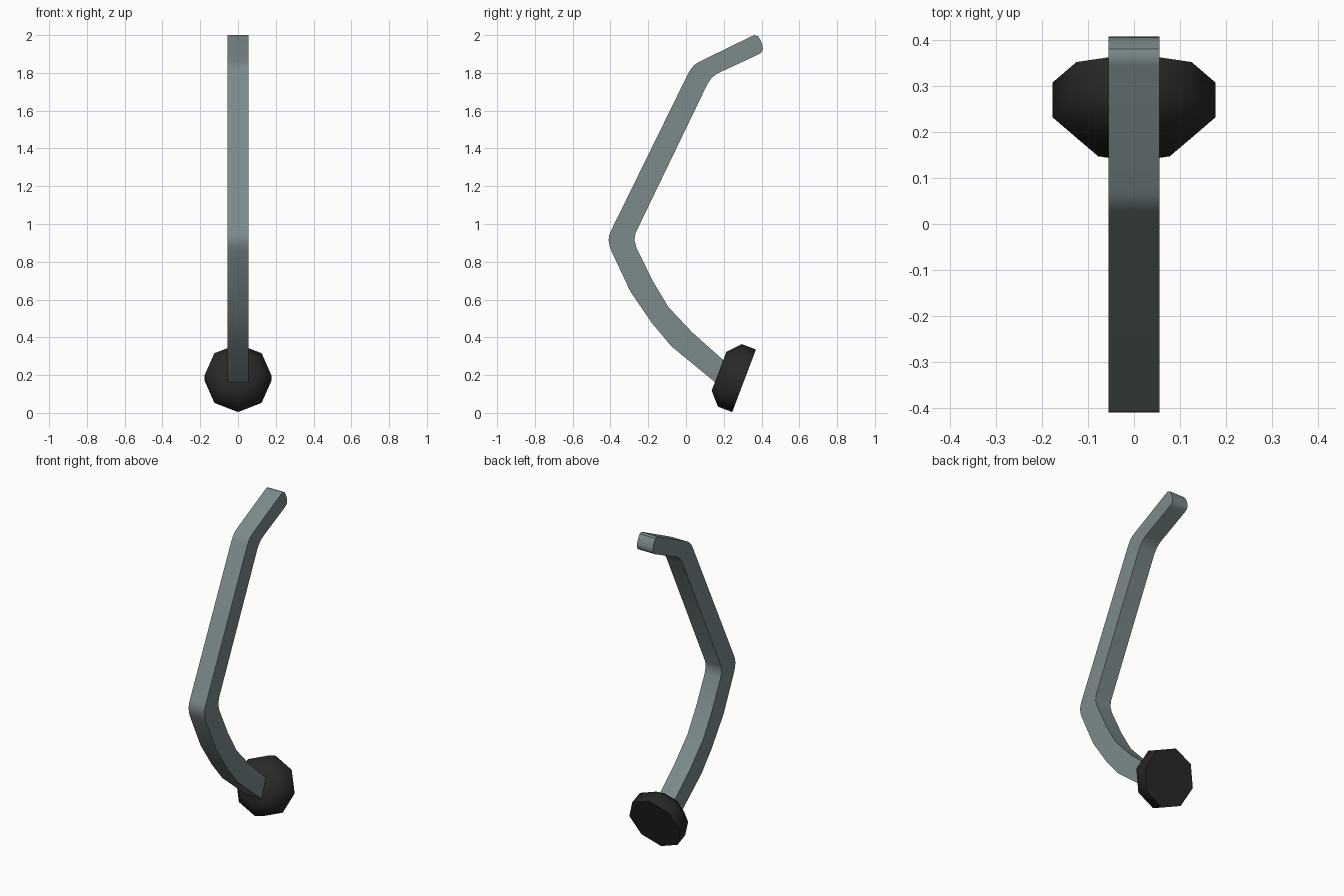
import bpy, bmesh, math
from mathutils import Vector

if "Cube" in bpy.data.objects:
    bpy.data.objects.remove(bpy.data.objects["Cube"])


def material(name, rgb):
    m = bpy.data.materials.new(name)
    m.diffuse_color = (*rgb, 1)
    m.use_nodes = True
    m.node_tree.nodes["Principled BSDF"].inputs["Base Color"].default_value = m.diffuse_color
    return m


def finish(bm, name, mat, angle):
    bmesh.ops.recalc_face_normals(bm, faces=bm.faces)
    me = bpy.data.meshes.new(name)
    bm.to_mesh(me)
    bm.free()
    me.materials.append(mat)
    ob = bpy.data.objects.new(name, me)
    bpy.context.collection.objects.link(ob)
    bpy.ops.object.select_all(action='DESELECT')
    ob.select_set(True)
    bpy.context.view_layer.objects.active = ob
    bpy.ops.object.shade_smooth_by_angle(angle=math.radians(angle))
    return ob


steel = material("grey_steel", (0.20, 0.255, 0.26))
rubber = material("black_rubber", (0.022, 0.022, 0.022))

# Bent flat bar: side profile (y, z) extruded across x
profile = [
    (0.175, 0.145), (-0.077, 0.352), (-0.18, 0.475), (-0.293, 0.64),
    (-0.395, 0.857), (-0.405, 0.885), (-0.41, 0.915), (-0.407, 0.94), (-0.395, 0.968),
    (0.013, 1.80), (0.027, 1.822), (0.045, 1.843), (0.064, 1.855), (0.087, 1.867),
    (0.345, 1.993), (0.362, 2.0), (0.38, 1.995), (0.395, 1.973), (0.405, 1.945),
    (0.407, 1.925), (0.40, 1.908), (0.38, 1.896),
    (0.177, 1.802), (0.157, 1.79), (0.14, 1.777), (0.126, 1.76), (0.113, 1.74),
    (-0.267, 0.952), (-0.273, 0.915), (-0.263, 0.876),
    (-0.177, 0.70), (-0.093, 0.56), (0.034, 0.425), (0.24, 0.242),
]
half = 0.055
bm = bmesh.new()
face = bm.faces.new([bm.verts.new((-half, y, z)) for y, z in profile])
ext = bmesh.ops.extrude_face_region(bm, geom=[face])
verts = [g for g in ext["geom"] if isinstance(g, bmesh.types.BMVert)]
bmesh.ops.translate(bm, verts=verts, vec=(2 * half, 0, 0))
finish(bm, "bent_bar", steel, 40)

# Eight-sided foot: rings (distance from flat back, radius) along a tilted axis
centre = Vector((0, 0.3075, 0.17))
axis = Vector((0, -0.935, 0.355)).normalized()
across = Vector((1, 0, 0))
up = across.cross(axis)
bm = bmesh.new()
rings = []
for d, r in [(0, 0.177), (0.081, 0.177), (0.142, 0.11)]:
    rings.append([bm.verts.new(centre + axis * d + r * (
        across * math.cos(i * math.pi / 4) + up * math.sin(i * math.pi / 4)))
        for i in range(8)])
for a, b in zip(rings, rings[1:]):
    for i in range(8):
        j = (i + 1) % 8
        bm.faces.new((a[i], a[j], b[j], b[i]))
bm.faces.new(rings[0])
bm.faces.new(rings[-1])
finish(bm, "foot_cap", rubber, 60)
